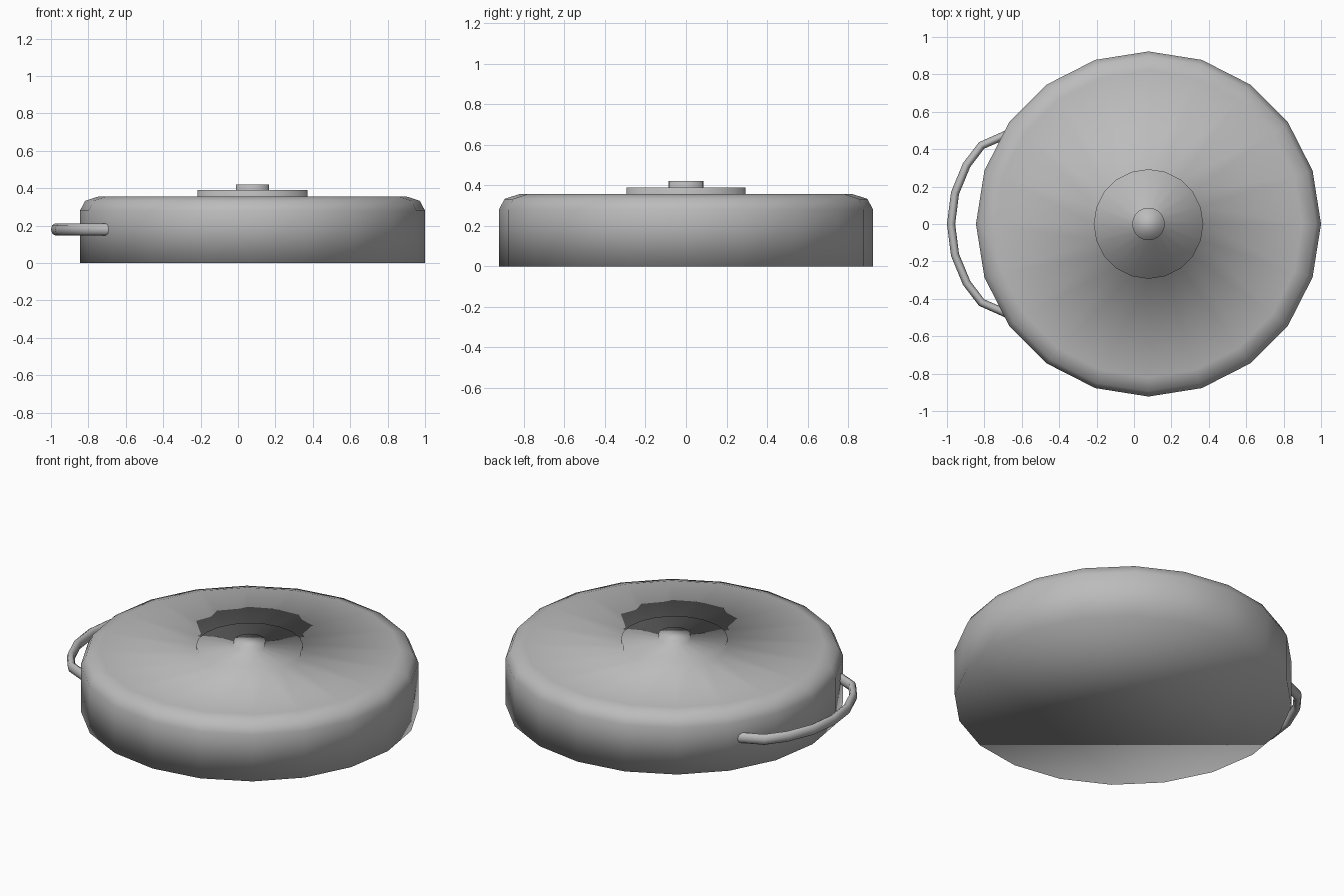
import bpy, bmesh
from math import cos, sin, pi
from mathutils import Vector

if "Cube" in bpy.data.objects:
    bpy.data.objects.remove(bpy.data.objects["Cube"], do_unlink=True)

CENTRE_X = 0.0775
SIDES = 20

grey = bpy.data.materials.new("plain grey")
grey.use_nodes = True
colour = (0.5, 0.5, 0.5, 1)
grey.diffuse_color = colour
grey.node_tree.nodes["Principled BSDF"].inputs["Base Color"].default_value = colour


def loft(name, rings):
    """Skin a list of closed point rings, cap both ends and shade smooth."""
    bm = bmesh.new()
    loops = [[bm.verts.new(p) for p in ring] for ring in rings]
    n = len(loops[0])
    for a, b in zip(loops, loops[1:]):
        for i in range(n):
            j = (i + 1) % n
            bm.faces.new((a[i], a[j], b[j], b[i]))
    bm.faces.new(loops[0][::-1])
    bm.faces.new(loops[-1])
    bmesh.ops.recalc_face_normals(bm, faces=bm.faces)
    for f in bm.faces:
        f.smooth = True
    mesh = bpy.data.meshes.new(name)
    bm.to_mesh(mesh)
    bm.free()
    mesh.materials.append(grey)
    obj = bpy.data.objects.new(name, mesh)
    bpy.context.collection.objects.link(obj)
    return obj


# Round body with softened shoulder, stepped disc and centre knob
profile = [(0.9225, 0), (0.9225, 0.28), (0.895, 0.333), (0.82, 0.357),
           (0.293, 0.357), (0.293, 0.39), (0.087, 0.39), (0.087, 0.42)]
angles = [2 * pi * i / SIDES for i in range(SIDES)]
loft("body", [[(CENTRE_X + r * cos(a), r * sin(a), z) for a in angles]
              for r, z in profile])

# Bowed side handle, mirrored front to back, ends sunk into the body
half = [(-0.6, 0.5), (-0.69, 0.475), (-0.815, 0.42), (-0.895, 0.315), (-0.957, 0.165)]
path = [Vector((x, y, 0.18)) for x, y in half + [(-0.978, 0)]]
path += [Vector((x, -y, 0.18)) for x, y in reversed(half)]
rings = []
for i, p in enumerate(path):
    along = (path[min(i + 1, len(path) - 1)] - path[max(i - 1, 0)]).normalized()
    side = along.cross(Vector((0, 0, 1)))
    rings.append([p + side * 0.022 * cos(t) + Vector((0, 0, 0.032 * sin(t)))
                  for t in (2 * pi * k / 8 for k in range(8))])
loft("side_handle", rings)
